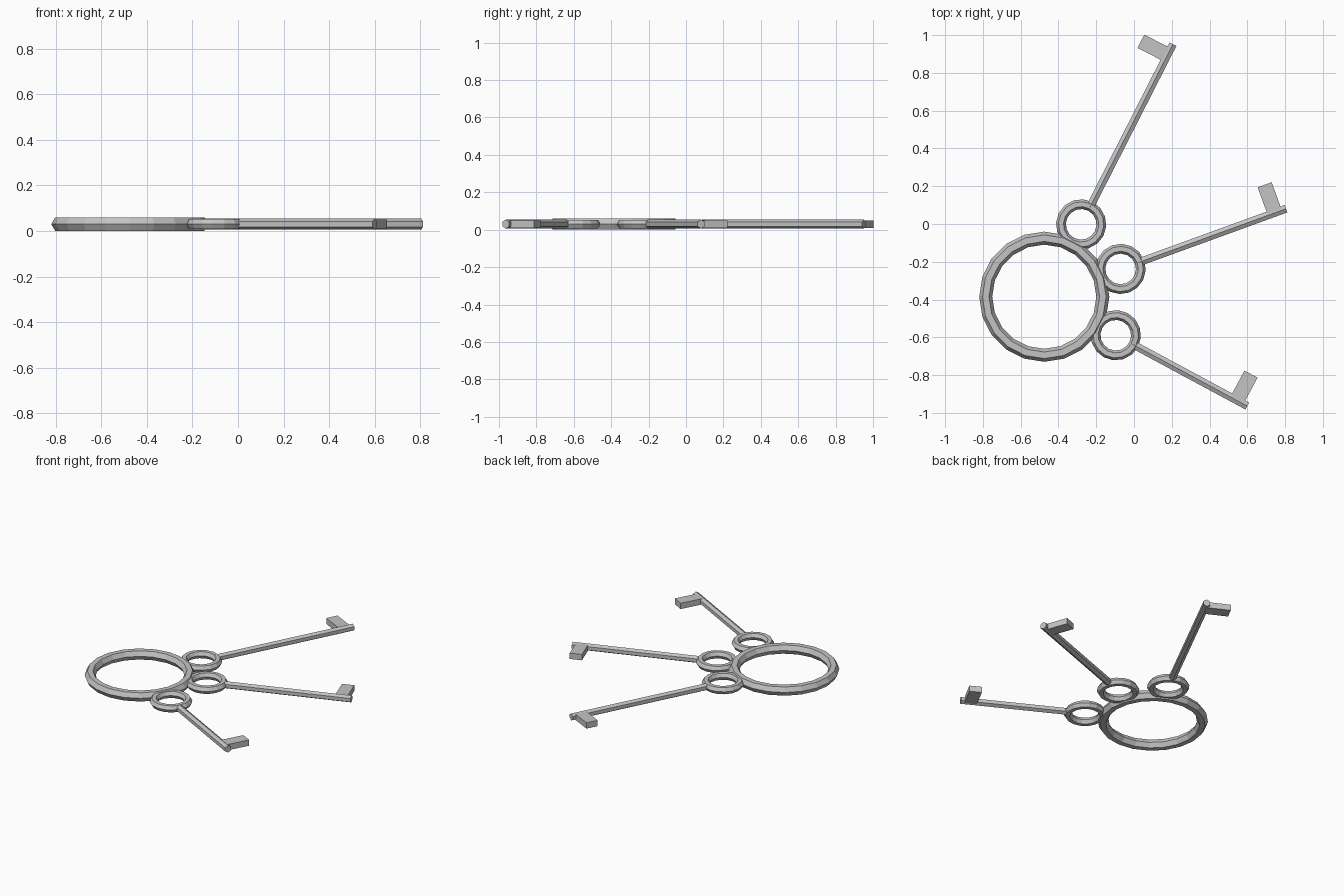
import bpy
from math import cos, sin, pi, radians
from mathutils import Matrix, Vector

if "Cube" in bpy.data.objects:
    bpy.data.objects.remove(bpy.data.objects["Cube"])

steel = bpy.data.materials.new("grey steel")
steel.use_nodes = True
GREY = (0.55, 0.55, 0.55, 1)
steel.diffuse_color = GREY
steel.node_tree.nodes["Principled BSDF"].inputs["Base Color"].default_value = GREY

MID = 0.03                              # height of the flat-lying centre plane
HUB = Vector((-0.475, -0.385, MID))     # centre of the large ring


def finish(name):
    ob = bpy.context.object
    ob.name = name
    ob.data.materials.append(steel)
    return ob


def ring(name, centre, major, minor, segments, angle=0):
    bpy.ops.mesh.primitive_torus_add(
        major_radius=major, minor_radius=minor, major_segments=segments,
        minor_segments=6, location=centre, rotation=(0, 0, angle))
    return finish(name)


def key(name, degrees, tip):
    """Key pointing straight out from the hub, its tip at the given distance."""
    a = radians(degrees)
    out = Vector((cos(a), sin(a), 0))
    side = Vector((-sin(a), cos(a), 0))

    # bow
    ring(name + "_bow", HUB + out * 0.43, 0.107, 0.026, 16, a)

    # six-sided shank with a ridge on top
    start = 0.53
    bpy.ops.mesh.primitive_cylinder_add(
        vertices=6, radius=0.024, depth=tip - start)
    shank = finish(name + "_shank")
    shank.matrix_world = (Matrix.Translation(HUB + out * (start + tip) / 2)
                          @ Matrix.Rotation(a, 4, 'Z')
                          @ Matrix.Rotation(pi / 2, 4, 'Y')
                          @ Matrix.Rotation(pi / 6, 4, 'Z')
                          @ Matrix.Rotation(pi / 6, 4, 'Z')
                          @ Matrix.Rotation(pi / 6, 4, 'Z'))

    # bit
    bpy.ops.mesh.primitive_cube_add(
        size=1, location=HUB + out * (tip - 0.063) + side * 0.079,
        rotation=(0, 0, a))
    bit = finish(name + "_bit")
    bit.scale = (0.079, 0.158, 0.04)


ring("large_ring", HUB, 0.31, 0.0345, 20)
for name, degrees, tip in (("long_key", 63, 1.5),
                           ("middle_key", 20, 1.362),
                           ("short_key", -28.3, 1.221)):
    key(name, degrees, tip)
